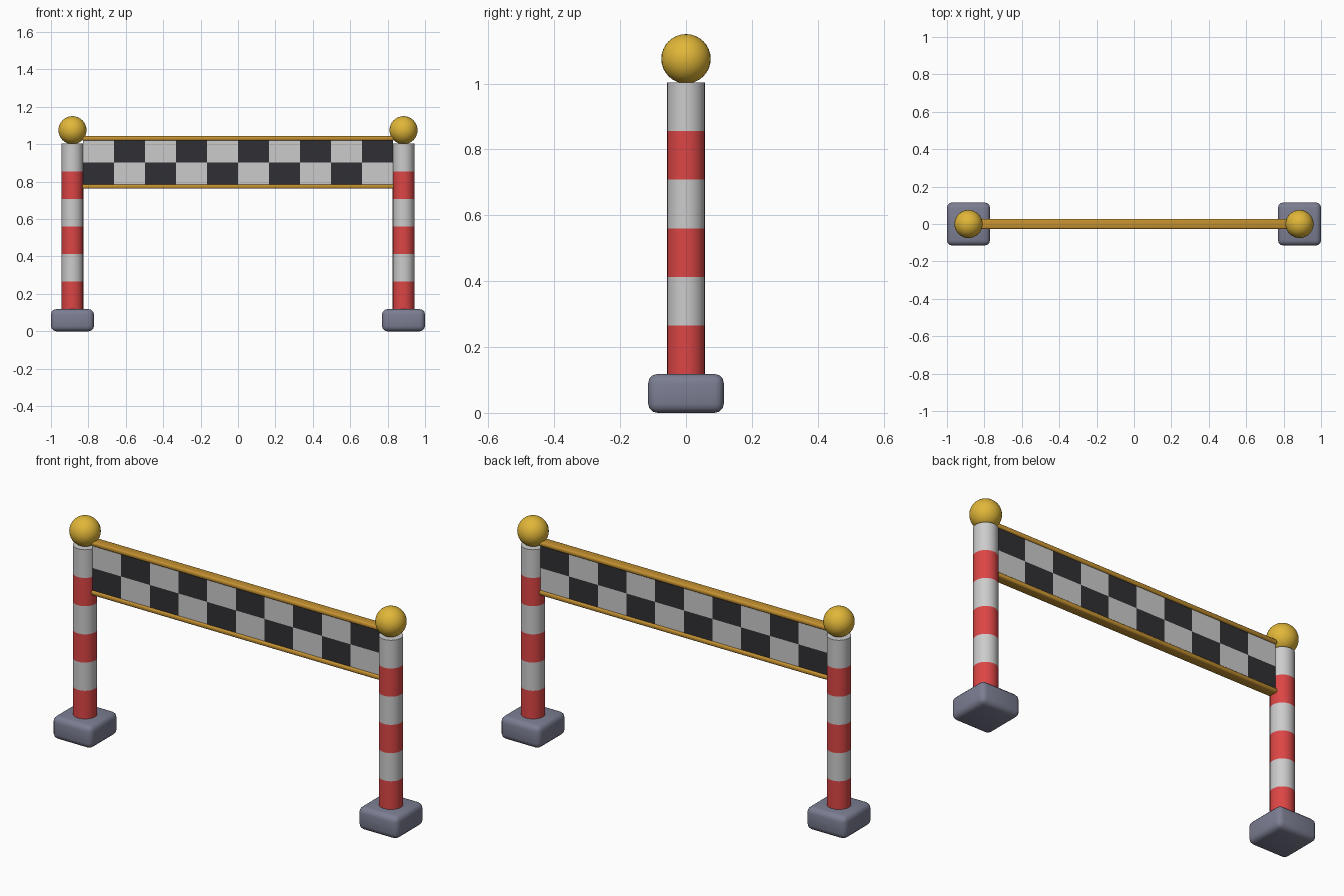
import bpy, bmesh
from math import pi, sin, cos

if "Cube" in bpy.data.objects:
    bpy.data.objects.remove(bpy.data.objects["Cube"])


def mat(name, r, g, b):
    m = bpy.data.materials.new(name)
    m.diffuse_color = (r, g, b, 1)
    m.use_nodes = True
    m.node_tree.nodes["Principled BSDF"].inputs["Base Color"].default_value = m.diffuse_color
    return m


RED = mat("red_paint", 0.72, 0.06, 0.06)
WHITE = mat("white_paint", 0.85, 0.85, 0.86)
BLACK = mat("black_cloth", 0.03, 0.03, 0.035)
GOLD = mat("gold", 0.75, 0.47, 0.04)
TRIM = mat("trim", 0.55, 0.28, 0.03)
SLATE = mat("slate", 0.20, 0.21, 0.29)

POST_X = 0.885
BASE_H = 0.118


def finish(bm, name, mats, smooth=True):
    bmesh.ops.recalc_face_normals(bm, faces=bm.faces)
    me = bpy.data.meshes.new(name)
    bm.to_mesh(me)
    bm.free()
    ob = bpy.data.objects.new(name, me)
    bpy.context.collection.objects.link(ob)
    for m in mats:
        me.materials.append(m)
    if smooth:
        bpy.ops.object.select_all(action='DESELECT')
        ob.select_set(True)
        bpy.context.view_layer.objects.active = ob
        bpy.ops.object.shade_smooth_by_angle(angle=pi / 5)
    return ob


def rounded_box(name, center, size, bevel, segments, material):
    bm = bmesh.new()
    bmesh.ops.create_cube(bm, size=1)
    bmesh.ops.scale(bm, vec=size, verts=bm.verts)
    bmesh.ops.bevel(bm, geom=bm.edges[:], offset=bevel, segments=segments,
                    profile=0.5, affect='EDGES')
    bmesh.ops.translate(bm, vec=center, verts=bm.verts)
    return finish(bm, name, [material])


def striped_post(name, x, radius=0.058, top=1.003, bands=6, sides=24):
    bm = bmesh.new()
    rings = []
    for i in range(bands + 1):
        z = BASE_H + (top - BASE_H) * i / bands
        if i == 0:
            z -= 0.02  # sink into the base
        rings.append([bm.verts.new((x + radius * cos(2 * pi * k / sides),
                                    radius * sin(2 * pi * k / sides), z))
                      for k in range(sides)])
    for i in range(bands):
        for k in range(sides):
            n = (k + 1) % sides
            f = bm.faces.new((rings[i][k], rings[i][n],
                              rings[i + 1][n], rings[i + 1][k]))
            f.material_index = i % 2
    bm.faces.new(rings[0][::-1])
    bm.faces.new(rings[-1]).material_index = 1
    return finish(bm, name, [RED, WHITE])


def ball(name, x):
    bm = bmesh.new()
    bmesh.ops.create_uvsphere(bm, u_segments=32, v_segments=16, radius=0.075)
    bmesh.ops.translate(bm, vec=(x, 0, 1.075), verts=bm.verts)
    return finish(bm, name, [GOLD])


# Two posts, each with a base and a ball on top
for side, s in (("left", -1), ("right", 1)):
    x = s * POST_X
    rounded_box(side + "_base", (x, 0, BASE_H / 2), (0.23, 0.23, BASE_H),
                0.028, 3, SLATE)
    striped_post(side + "_post", x)
    ball(side + "_ball", x)

# Chequered banner: 10 x 2 squares
COLS, ROWS = 10, 2
HALF_W, Z0, Z1 = 0.83, 0.783, 1.022
bm = bmesh.new()
grid = [[bm.verts.new((-HALF_W + 2 * HALF_W * c / COLS, 0,
                       Z0 + (Z1 - Z0) * r / ROWS))
         for c in range(COLS + 1)] for r in range(ROWS + 1)]
for r in range(ROWS):
    for c in range(COLS):
        f = bm.faces.new((grid[r][c], grid[r][c + 1],
                          grid[r + 1][c + 1], grid[r + 1][c]))
        f.material_index = (r + c) % 2
banner = finish(bm, "banner", [BLACK, WHITE], smooth=False)
solid = banner.modifiers.new("thickness", 'SOLIDIFY')
solid.thickness = 0.036
solid.offset = 0

# Trim rails along the banner edges
for name, z in (("bottom_rail", 0.774), ("top_rail", 1.031)):
    rounded_box(name, (0, 0, z), (2 * HALF_W + 0.01, 0.054, 0.024),
                0.009, 3, TRIM)
